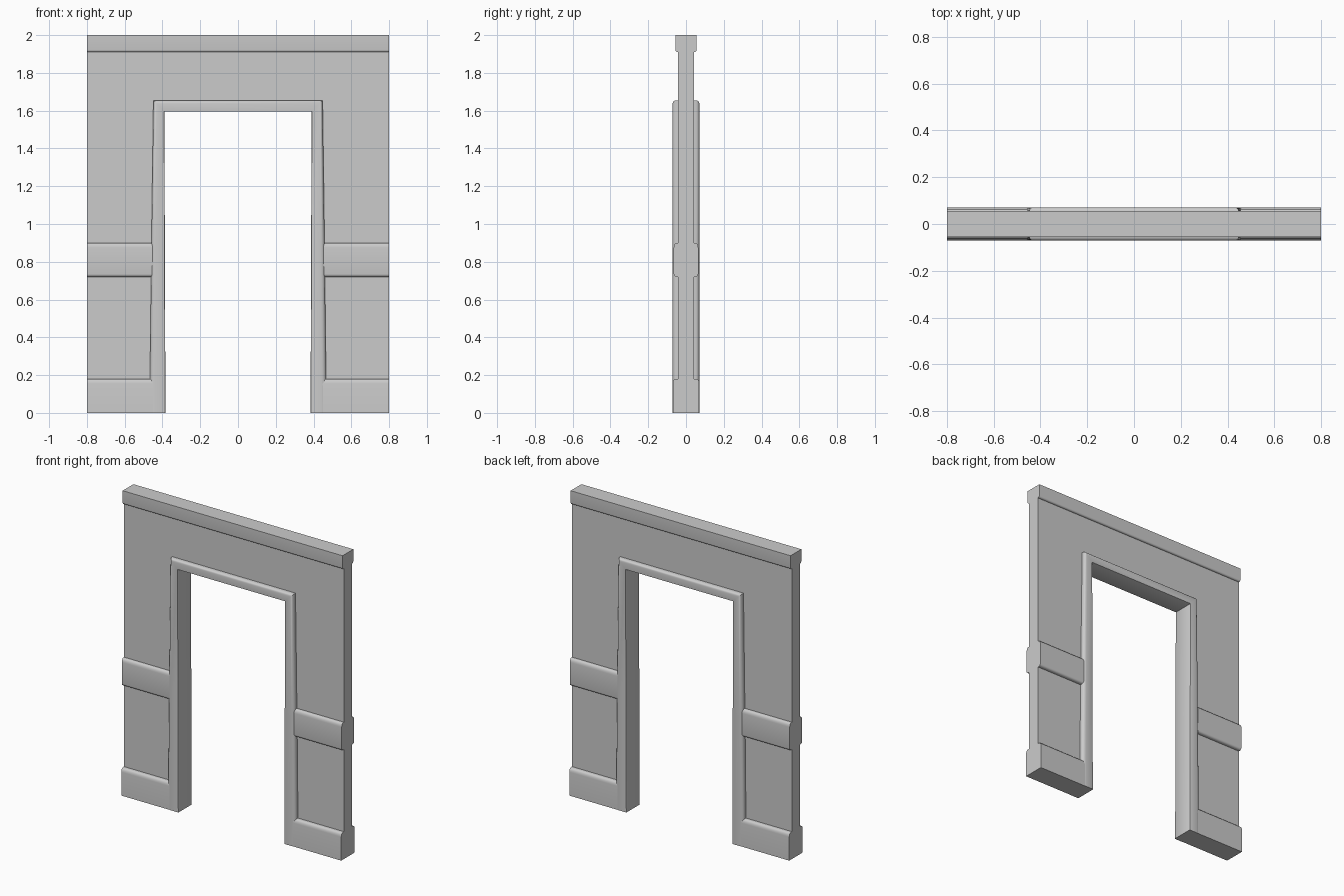
import bpy, bmesh, math

if "Cube" in bpy.data.objects:
    bpy.data.objects.remove(bpy.data.objects["Cube"])

HALF, WALL, DEPTH = 0.8, 0.042, 0.071


def finish(name, bm, mirror=None):
    bmesh.ops.recalc_face_normals(bm, faces=bm.faces)
    me = bpy.data.meshes.new(name)
    bm.to_mesh(me)
    bm.free()
    ob = bpy.data.objects.new(name, me)
    bpy.context.collection.objects.link(ob)
    if mirror:
        mod = ob.modifiers.new("Mirror", 'MIRROR')
        mod.use_axis = mirror
        mod.use_mirror_merge = False
    bpy.ops.object.select_all(action='DESELECT')
    ob.select_set(True)
    bpy.context.view_layer.objects.active = ob
    bpy.ops.object.shade_smooth_by_angle(angle=math.radians(35))
    return ob


def loft(rings):
    """Closed skin through equal-sized rings of points, capped at both ends."""
    bm = bmesh.new()
    rows = [[bm.verts.new(p) for p in r] for r in rings]
    n = len(rows[0])
    for a, b in zip(rows, rows[1:]):
        for i in range(n):
            j = (i + 1) % n
            bm.faces.new((a[i], a[j], b[j], b[i]))
    bm.faces.new(rows[0])
    bm.faces.new(rows[-1])
    return bm


def arc(cx, cy, rx, ry, a0, a1, n=4):
    pts = []
    for i in range(n + 1):
        a = math.radians(a0 + (a1 - a0) * i / n)
        pts.append((cx + rx * math.cos(a), cy + ry * math.sin(a)))
    return pts


def strip(name, profile, x0, x1, mirror):
    return finish(name, loft([[(x, -d, z) for d, z in profile] for x in (x0, x1)]), mirror)


# Wall panel with the door opening (opening edges sit inside the casing)
outline = [(-HALF, 0), (-HALF, 2), (HALF, 2), (HALF, 0),
           (0.43, 0), (0.425, 1.625), (-0.425, 1.625), (-0.43, 0)]
finish("wall_panel", loft([[(x, y, z) for x, z in outline] for y in (-WALL, WALL)]))

# Baseboard, chair rail and top cap: profiles of (depth, height)
base = [(WALL, 0), (0.07, 0)] + arc(0.055, 0.155, 0.015, 0.025, 0, 90) + [(WALL, 0.18)]
strip("baseboard", base, 0.44, HALF, (True, True, False))

rail = [(WALL, 0.72)] + arc(0.05, 0.735, 0.015, 0.015, -90, 0) \
    + arc(0.05, 0.875, 0.015, 0.025, 0, 90) + [(WALL, 0.90)]
strip("chair_rail", rail, 0.44, HALF, (True, True, False))

cap = [(WALL, 1.91)] + arc(0.045, 1.922, 0.011, 0.012, -90, 0) + [(0.056, 2), (WALL, 2)]
strip("top_cap", cap, -HALF, HALF, (False, True, False))

# Door casing: rounded section swept up, across and down the tapered opening
R_OUT, R_IN = 0.018, 0.005
half = arc(R_IN / 0.06, DEPTH - R_IN, R_IN / 0.06, R_IN, 180, 90, 2) \
    + arc(1 - R_OUT / 0.06, DEPTH - R_OUT, R_OUT / 0.06, R_OUT, 90, 0)
section = half + [(u, -y) for u, y in reversed(half)]
stations = [((0.384, 0), (0.468, 0)), ((0.387, 0.85), (0.459, 0.85)),
            ((0.39, 1.595), (0.448, 1.655))]
path = [(-1, s) for s in stations] + [(1, s) for s in reversed(stations)]
rings = []
for side, (inner, outer) in path:
    rings.append([(side * (inner[0] + (outer[0] - inner[0]) * u), y,
                   inner[1] + (outer[1] - inner[1]) * u) for u, y in section])
finish("door_casing", loft(rings))
